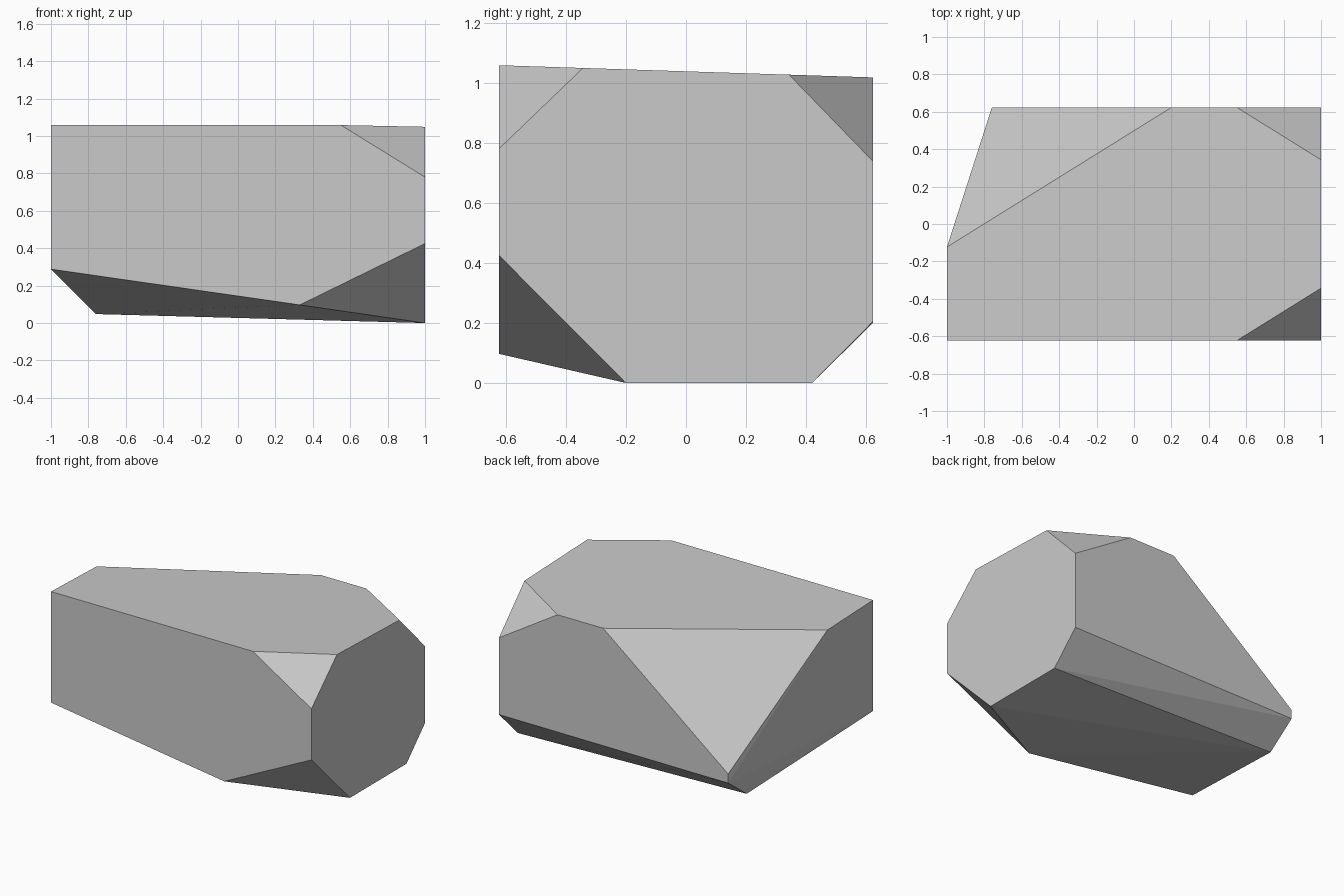
import bpy
import bmesh
from math import radians

cube = bpy.data.objects.get("Cube")
if cube:
    bpy.data.objects.remove(cube, do_unlink=True)

FRONT, BACK, LEFT, RIGHT = -0.623, 0.623, -1.0, 1.0


def top(x, y):
    """Point on the gently sloping top plane."""
    return (x, y, 1.038 - 0.0325 * y)


# Top outline, with three corners sliced away
corners = [
    top(LEFT, FRONT), top(0.55, FRONT), top(RIGHT, -0.343),
    top(RIGHT, 0.343), top(0.55, BACK), top(0.2, BACK), top(LEFT, -0.123),
]

# End face on the thick side
corners += [
    (RIGHT, FRONT, 0.78), (RIGHT, FRONT, 0.425),
    (RIGHT, -0.2, 0), (RIGHT, 0.42, 0),
    (RIGHT, BACK, 0.205), (RIGHT, BACK, 0.738),
]

# Underside corners, with the far end drawn inward at the back
tuck = -0.76
corners += [
    (0.33, FRONT, 0.097), (LEFT, FRONT, 0.288),
    (tuck, 0.42, 0.048), (tuck, BACK, 0.2), (tuck, BACK, 0.263),
]

# Wrap the corners in a hull, then merge the triangles of each flat facet
bm = bmesh.new()
for co in corners:
    bm.verts.new(co)
bmesh.ops.convex_hull(bm, input=bm.verts[:])
bmesh.ops.dissolve_limit(bm, angle_limit=radians(1),
                         verts=bm.verts[:], edges=bm.edges[:])
bmesh.ops.recalc_face_normals(bm, faces=bm.faces[:])

mesh = bpy.data.meshes.new("rock")
bm.to_mesh(mesh)
bm.free()
rock = bpy.data.objects.new("rock", mesh)
bpy.context.collection.objects.link(rock)

# Plain stone colour
stone = bpy.data.materials.new("stone_grey")
stone.use_nodes = True
colour = (0.59, 0.59, 0.59, 1)
stone.diffuse_color = colour
stone.node_tree.nodes["Principled BSDF"].inputs["Base Color"].default_value = colour
mesh.materials.append(stone)
